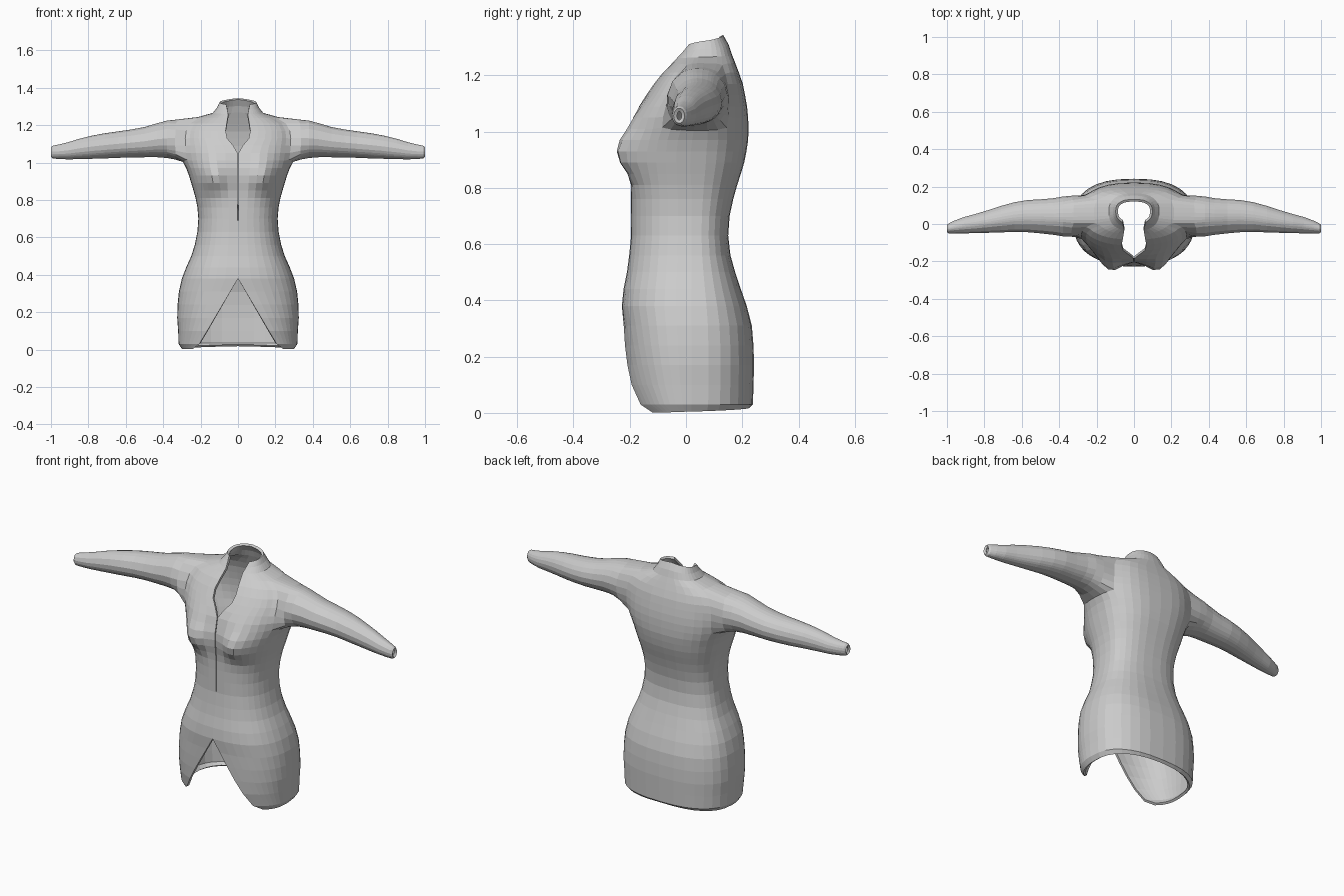
import bpy, bmesh, math

# torso rings: height, half width, front y, back y
RINGS = [
    (0.005, .300, -.180, .225), (0.03, .317, -.195, .238), (0.10, .320, -.212, .240),
    (0.17, .325, -.217, .242), (0.24, .323, -.220, .240), (0.31, .316, -.222, .234),
    (0.38, .300, -.228, .216), (0.44, .277, -.222, .195), (0.50, .250, -.210, .175),
    (0.56, .231, -.202, .158), (0.63, .217, -.195, .150), (0.70, .212, -.195, .155),
    (0.76, .217, -.195, .168), (0.81, .227, -.195, .182), (0.85, .238, -.196, .195),
    (0.89, .250, -.199, .207), (0.93, .262, -.201, .215), (0.97, .277, -.200, .221),
    (1.01, .290, -.192, .222), (1.05, .297, -.184, .221), (1.09, .298, -.166, .217),
    (1.13, .297, -.142, .210), (1.17, .290, -.115, .202), (1.21, .268, -.083, .188),
    (1.238, .205, -.055, .175), (1.258, .135, -.038, .164), (1.28, .112, -.018, .152),
    (1.302, .098, .000, .132)]
TILT = {24: .006, 25: .014, 26: .028, 27: .042}

# half opening of the front edge by height: hem notch, zip slit, keyhole neck
GAPS = [(0, .25), (.03, .207), (.10, .165), (.38, 0), (.64, 0), (.66, .0015), (1.07, .002),
        (1.09, .025), (1.13, .058), (1.17, .066), (1.21, .06), (1.258, .052), (1.31, .065)]

# sleeve rings: x, bottom z, top z, front y, back y
SLEEVE = [
    (.34, 1.013, 1.230, -.078, .157), (.38, 1.024, 1.224, -.066, .147),
    (.43, 1.028, 1.211, -.058, .138), (.50, 1.028, 1.190, -.050, .132),
    (.57, 1.027, 1.177, -.044, .128), (.64, 1.025, 1.167, -.042, .116),
    (.71, 1.022, 1.157, -.045, .097), (.78, 1.020, 1.144, -.047, .074),
    (.85, 1.018, 1.127, -.049, .053), (.91, 1.017, 1.108, -.050, .037),
    (.96, 1.019, 1.096, -.050, .018), (.99, 1.022, 1.090, -.050, .004),
    (1.0, 1.030, 1.083, -.044, -.005)]

FRONT, BACK, P = 10, 8, 0.8
HOLE_COLS = (FRONT - 3, FRONT + 3)
HOLE_ROWS = (18, 24)


def lerp_table(table, z):
    for (a, u), (b, v) in zip(table, table[1:]):
        if z <= b:
            return u + (v - u) * max(0, z - a) / (b - a)
    return table[-1][1]


def ring_points(index):
    z, hw, front, back = RINGS[index]
    cy = .02 + .05 * min(1, max(0, (z - .95) / .35))
    gap = lerp_table(GAPS, z)
    t0 = math.asin((gap / hw) ** (1 / P)) if gap else 0
    ts = [t0 + (math.pi / 2 - t0) * i / FRONT for i in range(FRONT)]
    ts += [math.pi / 2 * (1 + i / BACK) for i in range(BACK + 1)]
    for t in ts:
        s, c = abs(math.sin(t)), math.cos(t)
        x = hw * s ** P
        y = cy + ((front - cy) if c > 0 else (back - cy)) * abs(c) ** P
        if c > 0:
            # bust fullness
            dz = (z - .92) / (.075 if z < .92 else .10)
            y -= .062 * math.exp(-((x - .13) / .075) ** 2 - dz * dz)
        f = t / math.pi
        zz = z + TILT.get(index, 0) * f
        if index == 0:
            zz = .002 + .016 * max(0, f - .4) / .6
        if abs(x) < 1e-5 or t > math.pi - 1e-4:
            x = 0
        yield (x, y, zz)


bm = bmesh.new()

# half torso
grid = [[bm.verts.new(p) for p in ring_points(r)] for r in range(len(RINGS))]
c0, c1 = HOLE_COLS
r0, r1 = HOLE_ROWS
for r in range(len(grid) - 1):
    for c in range(FRONT + BACK):
        if r0 <= r < r1 and c0 <= c < c1:
            continue
        bm.faces.new((grid[r][c], grid[r][c + 1], grid[r + 1][c + 1], grid[r + 1][c]))

# remove unused vertices inside the armhole
for r in range(r0 + 1, r1):
    for c in range(c0 + 1, c1):
        bm.verts.remove(grid[r][c])

# armhole loop, then the sleeve grown from it
loop = [grid[r0][c] for c in range(c0, c1)] + [grid[r][c1] for r in range(r0, r1)]
loop += [grid[r1][c] for c in range(c1, c0, -1)] + [grid[r][c0] for r in range(r1, r0, -1)]
angles = [math.atan2((v.co.z - 1.125) / .11, (v.co.y - .04) / .115) for v in loop]
previous, blend = loop, list(loop)
for k, (x, zb, zt, yf, yb) in enumerate(SLEEVE):
    ring = [bm.verts.new((x, (yf + yb) / 2 + (yb - yf) / 2 * math.cos(a),
                          (zb + zt) / 2 + (zt - zb) / 2 * math.sin(a))) for a in angles]
    n = len(ring)
    for i in range(n):
        j = (i + 1) % n
        bm.faces.new((previous[i], previous[j], ring[j], ring[i]))
    if k < 1:
        blend += ring
    previous = ring

# soften the shoulder join
for _ in range(2):
    bmesh.ops.smooth_vert(bm, verts=blend, factor=.4, use_axis_x=True, use_axis_y=True, use_axis_z=True)

mesh = bpy.data.meshes.new("jacket")
bm.to_mesh(mesh)
bm.free()
jacket = bpy.data.objects.new("jacket", mesh)
bpy.context.collection.objects.link(jacket)

# other half and cloth thickness
mirror = jacket.modifiers.new("other_half", 'MIRROR')
mirror.use_axis[0] = True
mirror.merge_threshold = .0005
cloth = jacket.modifiers.new("cloth_thickness", 'SOLIDIFY')
cloth.thickness = .014
cloth.offset = -1
